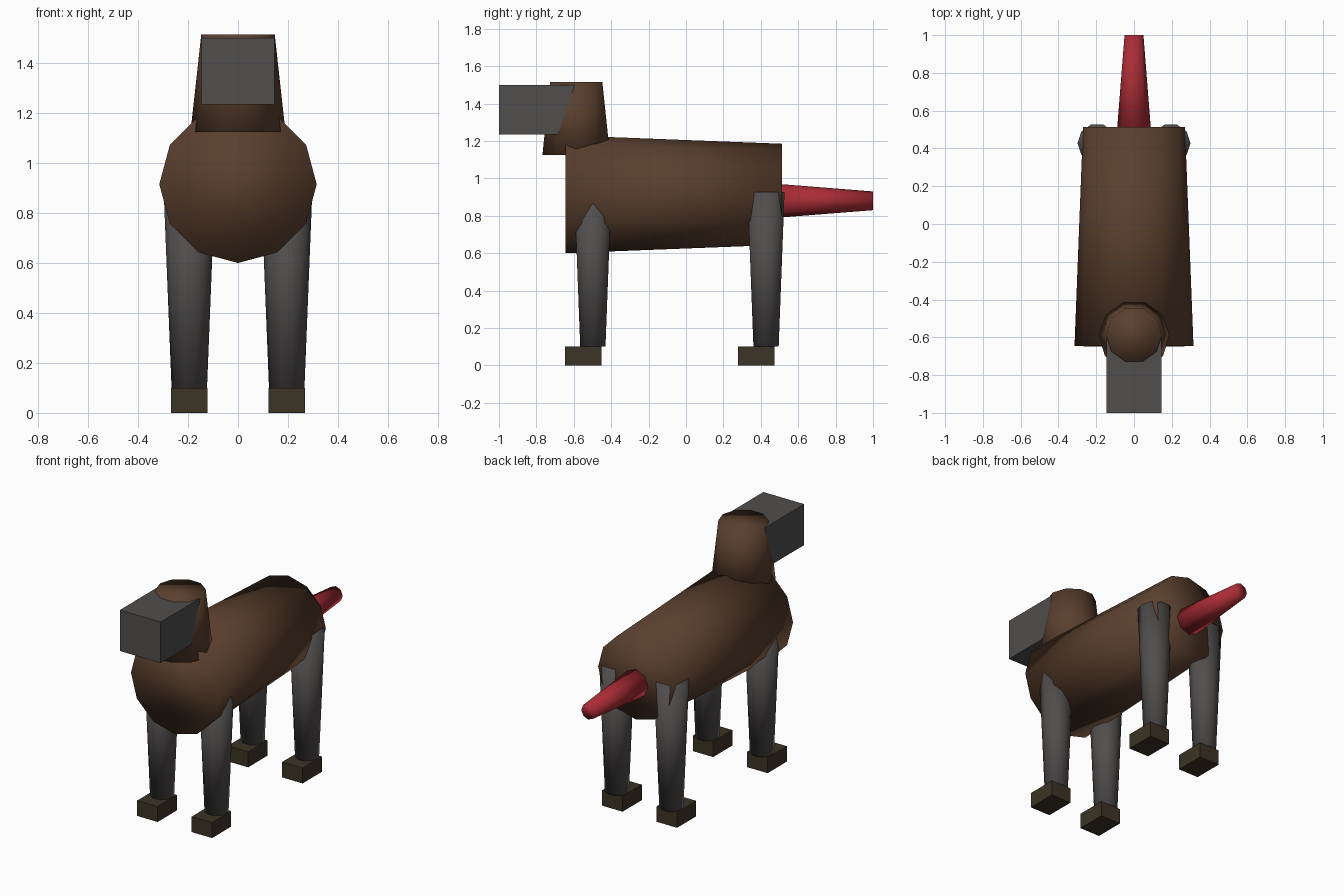
import bpy, bmesh, math
from mathutils import Matrix, Vector

if "Cube" in bpy.data.objects:
    bpy.data.objects.remove(bpy.data.objects["Cube"])


def material(name, rgb):
    m = bpy.data.materials.new(name)
    m.diffuse_color = (*rgb, 1)
    m.use_nodes = True
    m.node_tree.nodes["Principled BSDF"].inputs["Base Color"].default_value = m.diffuse_color
    return m


BROWN = material("brown_coat", (0.102, 0.050, 0.027))
GREY = material("dark_grey", (0.082, 0.076, 0.074))
HOOF = material("dark_hoof", (0.045, 0.033, 0.018))
RED = material("red_tail", (0.400, 0.025, 0.036))


def finish(name, bm, mat, smooth):
    bmesh.ops.recalc_face_normals(bm, faces=bm.faces)
    me = bpy.data.meshes.new(name)
    for f in bm.faces:
        f.smooth = smooth
    bm.to_mesh(me)
    bm.free()
    me.materials.append(mat)
    bpy.context.collection.objects.link(bpy.data.objects.new(name, me))


def frustum(name, mat, sides, start, end, r1, r2):
    """Tapered prism from start to end, with a corner on the x axis."""
    a, b = Vector(start), Vector(end)
    rot = Matrix.Rotation(-math.pi / 2, 4, 'X') if a.y != b.y else Matrix()
    bm = bmesh.new()
    bmesh.ops.create_circle  # corners are placed directly for exact orientation
    rings = []
    for c, r in ((a, r1), (b, r2)):
        rings.append([bm.verts.new(c + rot @ Vector(
            (r * math.cos(math.tau * i / sides), r * math.sin(math.tau * i / sides), 0)))
            for i in range(sides)])
    for i in range(sides):
        j = (i + 1) % sides
        bm.faces.new((rings[0][i], rings[0][j], rings[1][j], rings[1][i]))
    for ring in rings:
        bm.faces.new(ring)
    finish(name, bm, mat, True)


def box(name, mat, lo, hi):
    lo, hi = Vector(lo), Vector(hi)
    bm = bmesh.new()
    bmesh.ops.create_cube(bm, size=1, matrix=Matrix.Translation((lo + hi) / 2)
                          @ Matrix.Diagonal((*(hi - lo), 1)))
    finish(name, bm, mat, False)


# Trunk, neck, head and tail
frustum("body", BROWN, 12, (0, -0.645, 0.915), (0, 0.513, 0.915), 0.315, 0.27)
frustum("neck", BROWN, 10, (0, -0.587, 1.125), (0, -0.587, 1.515), 0.19, 0.147)
box("head", GREY, (-0.146, -1, 1.235), (0.146, -0.59, 1.50))
frustum("tail", RED, 8, (0, 0.47, 0.88), (0, 1.0, 0.88), 0.092, 0.05)

# Legs and feet
for side, x in (("left", -0.195), ("right", 0.195)):
    for end, y in (("front", -0.498), ("rear", 0.428)):
        frustum(f"{end}_{side}_leg", GREY, 10, (x, y, 0.10), (x, y, 0.927), 0.071, 0.104)
        box(f"{end}_{side}_foot", HOOF, (x - 0.073, y - 0.15, 0), (x + 0.073, y + 0.046, 0.10))
